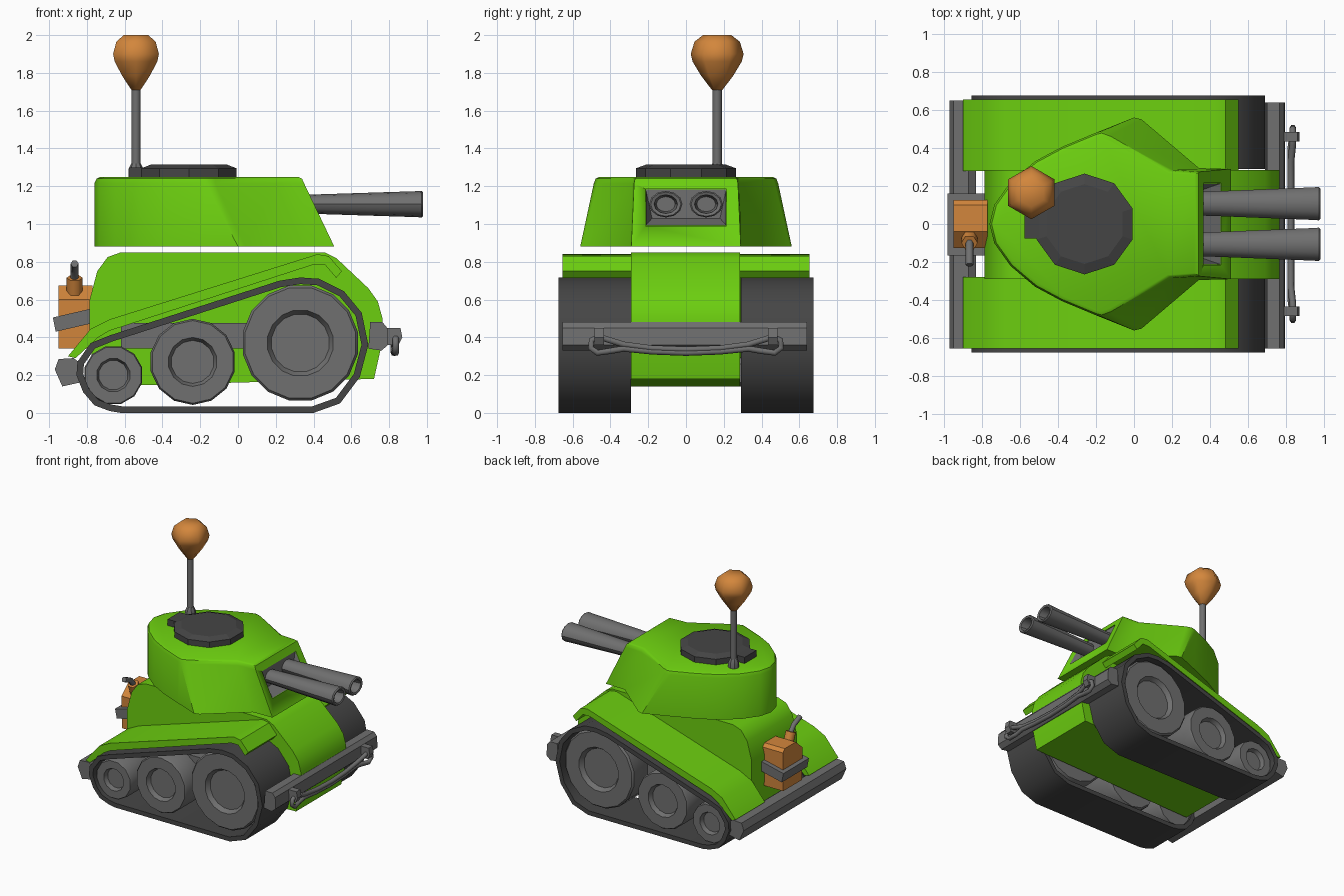
import bpy, bmesh
from math import sin, cos, pi, radians
from mathutils import Vector

if "Cube" in bpy.data.objects:
    bpy.data.objects.remove(bpy.data.objects["Cube"])


def material(name, rgb):
    m = bpy.data.materials.new(name)
    m.diffuse_color = (*rgb, 1)
    m.use_nodes = True
    m.node_tree.nodes["Principled BSDF"].inputs["Base Color"].default_value = m.diffuse_color
    return m


GREEN = material("green_paint", (0.15, 0.62, 0.005))
ORANGE = material("orange_paint", (0.65, 0.24, 0.045))
DARK = material("dark_rubber", (0.06, 0.06, 0.06))
GREY = material("grey_metal", (0.16, 0.16, 0.16))


def build(name, verts, faces, mat, angle=35):
    me = bpy.data.meshes.new(name)
    me.from_pydata([tuple(v) for v in verts], [], faces)
    bm = bmesh.new()
    bm.from_mesh(me)
    bmesh.ops.recalc_face_normals(bm, faces=bm.faces)
    bm.to_mesh(me)
    bm.free()
    me.shade_smooth()
    me.set_sharp_from_angle(angle=radians(angle))
    me.materials.append(mat)
    ob = bpy.data.objects.new(name, me)
    bpy.context.collection.objects.link(ob)
    return ob


def loft(name, rings, mat, closed=False, angle=35):
    """Skin equal rings of points; cap the ends, or join last to first."""
    n, k = len(rings[0]), len(rings)
    verts = [p for r in rings for p in r]
    faces = []
    for i in range(k if closed else k - 1):
        j = (i + 1) % k
        for a in range(n):
            b = (a + 1) % n
            faces.append((i * n + a, i * n + b, j * n + b, j * n + a))
    if not closed:
        faces += [tuple(range(n)), tuple(range((k - 1) * n, k * n))]
    return build(name, verts, faces, mat, angle)


def side_prism(name, pts, y0, y1, mat, angle=35):
    return loft(name, [[(x, y, z) for x, z in pts] for y in (y0, y1)], mat, angle=angle)


def box(name, lo, hi, mat):
    return side_prism(name, [(lo[0], lo[2]), (hi[0], lo[2]), (hi[0], hi[2]), (lo[0], hi[2])],
                      lo[1], hi[1], mat)


def lathe(name, centre, profile, n, mat, axis="z", start=0.0, squash=(1, 1), angle=35):
    """Turn (radius, offset) pairs about an axis through centre."""
    c, rings = Vector(centre), []
    for r, h in profile:
        ring = []
        for i in range(n):
            t = start + 2 * pi * i / n
            u, v = r * cos(t) * squash[0], r * sin(t) * squash[1]
            ring.append(c + Vector({"z": (u, v, h), "y": (u, h, v), "x": (h, u, v)}[axis]))
        rings.append(ring)
    return loft(name, rings, mat, angle=angle)


def tube(name, pts, radius, mat, cyclic=False):
    cu = bpy.data.curves.new(name, "CURVE")
    cu.dimensions = "3D"
    cu.bevel_depth, cu.bevel_resolution, cu.use_fill_caps = radius, 1, True
    sp = cu.splines.new("POLY")
    sp.points.add(len(pts) - 1)
    for p, q in zip(sp.points, pts):
        p.co = (*q, 1)
    sp.use_cyclic_u = cyclic
    cu.materials.append(mat)
    ob = bpy.data.objects.new(name, cu)
    bpy.context.collection.objects.link(ob)
    return ob


def inset(pts, d):
    """Offset a counter-clockwise loop inwards."""
    out = []
    for i, p in enumerate(pts):
        a, b, p = Vector(pts[i - 1]), Vector(pts[(i + 1) % len(pts)]), Vector(p)
        e, f = (p - a).normalized(), (b - p).normalized()
        n = (Vector((-e.y, e.x)) + Vector((-f.y, f.x))).normalized()
        out.append(tuple(p + n * d / max(0.5, n.dot(Vector((-e.y, e.x))))))
    return out


# Hull
side_prism("hull", [(-0.76, 0.14), (0.72, 0.18), (0.76, 0.36), (0.765, 0.5), (0.74, 0.59), (0.69, 0.66),
                    (0.52, 0.82), (0.46, 0.85), (-0.62, 0.85), (-0.69, 0.825), (-0.745, 0.75),
                    (-0.785, 0.6), (-0.785, 0.4)], -0.29, 0.285, GREEN)

# Tracks, wheels and fenders on both sides
track = [(-0.68, 0.01), (-0.62, 0.0), (0.4, 0.0), (0.54, 0.05), (0.645, 0.19), (0.69, 0.36), (0.655, 0.53),
         (0.56, 0.645), (0.43, 0.71), (0.33, 0.717), (0.22, 0.7), (-0.68, 0.41), (-0.78, 0.37),
         (-0.85, 0.27), (-0.855, 0.2), (-0.82, 0.11), (-0.76, 0.04)]
track_in = inset(track, 0.035)
fender = [(-0.9, 0.3), (-0.86, 0.29), (-0.74, 0.4), (-0.68, 0.435), (0.4, 0.785), (0.46, 0.785),
          (0.52, 0.715), (0.55, 0.75), (0.48, 0.83), (0.42, 0.84), (-0.68, 0.495), (-0.78, 0.445)]
wheels = [("large", 0.33, 0.37, 0.31, 16), ("middle", -0.24, 0.27, 0.228, 14), ("small", -0.66, 0.2, 0.158, 12)]
for s, side in ((-1, "right"), (1, "left")):
    loft(f"{side}_track", [[(x, s * y, z) for x, z in loop] for loop, y in
                           ((track, 0.29), (track, 0.675), (track_in, 0.675), (track_in, 0.29))],
         DARK, closed=True)
    side_prism(f"{side}_fender", fender, s * 0.28, s * 0.655, GREEN)
    box(f"{side}_axle_beam", (-0.62, min(s * 0.27, s * 0.45), 0.34), (0.1, max(s * 0.27, s * 0.45), 0.475), GREY)
    for label, x, z, r, n in wheels:
        lathe(f"{side}_{label}_wheel", (x, 0, z),
              [(r * 0.95, s * 0.31), (r, s * 0.34), (r, s * 0.625), (r * 0.96, s * 0.64), (r * 0.57, s * 0.64),
               (r * 0.5, s * 0.605), (0.01, s * 0.605)], n, GREY, "y", pi / n)

# Turret: wide base, upright rear, front corners leaning back
base = [(0.51, 0.29), (0.34, 0.295), (0.04, 0.55), (0.0, 0.56), (-0.2, 0.48), (-0.38, 0.405),
        (-0.52, 0.33), (-0.65, 0.22), (-0.735, 0.1)]
top = [(0.35, 0.275), (0.2, 0.285), (-0.12, 0.47), (-0.17, 0.488)] + base[4:]


def turret_ring(half, z, k=1.0):
    full = half + [(-0.76, 0)] + [(x, -y) for x, y in reversed(half)]
    return [(-0.2 + (x + 0.2) * k, y * k, z) for x, y in full]


turret = loft("turret", [turret_ring(base, 0.88), turret_ring(top, 1.215),
                         turret_ring(top, 1.24, 0.98), turret_ring(top, 1.25, 0.94)], GREEN, angle=40)

# Gun opening with grey lining
cutter = box("gun_opening_cutter", (0.355, -0.215, 0.99), (0.7, 0.215, 1.185), GREEN)
cutter.hide_render = True
cutter.hide_set(True)
cut = turret.modifiers.new("gun_opening", "BOOLEAN")
cut.object, cut.operation, cut.solver = cutter, "DIFFERENCE", "EXACT"
a, b = 0.213, 0.18
build("gun_opening_lining",
      [(0.36, -a, 1.183), (0.36, a, 1.183), (0.36, b, 1.03), (0.36, -b, 1.03), (0.455, a, 0.993), (0.455, -a, 0.993)],
      [(0, 1, 2, 3), (3, 2, 4, 5), (0, 3, 5), (1, 4, 2)], GREY, 10)

# Twin barrels, oval and hollow at the muzzle
for s, side in ((-1, "right"), (1, "left")):
    lathe(f"{side}_barrel", (0, s * 0.107, 1.105),
          [(0.062, 0.33), (0.066, 0.45), (0.086, 0.95), (0.088, 0.972), (0.08, 0.98), (0.062, 0.975), (0.05, 0.88)],
          12, GREY, "x", squash=(1, 0.8))

# Roof hatch with hinge
lathe("hatch", (-0.26, 0, 0), [(0.265, 1.24), (0.265, 1.295), (0.21, 1.315)], 10, DARK, start=pi / 2, angle=10)
box("hatch_hinge", (-0.575, -0.075, 1.24), (-0.45, 0.075, 1.3), DARK)

# Antenna with bulb
lathe("antenna_base", (-0.54, 0.165, 0), [(0.04, 1.24), (0.04, 1.29), (0.026, 1.32)], 8, GREY)
lathe("antenna_rod", (-0.54, 0.165, 0), [(0.025, 1.3), (0.025, 1.73)], 8, GREY, angle=50)
lathe("antenna_bulb", (-0.54, 0.165, 0),
      [(0.028, 1.71), (0.085, 1.785), (0.13, 1.86), (0.14, 1.9), (0.12, 1.965), (0.075, 2.0)],
      6, ORANGE, start=pi / 2, angle=65)

# Bumpers
side_prism("front_bumper", [(0.69, 0.34), (0.76, 0.33), (0.795, 0.36), (0.79, 0.45), (0.765, 0.48), (0.7, 0.48)],
           -0.655, 0.64, GREY)
side_prism("rear_bumper", [(-0.93, 0.14), (-0.84, 0.16), (-0.83, 0.26), (-0.87, 0.29), (-0.95, 0.285), (-0.97, 0.23)],
           -0.655, 0.65, GREY)

# Tow cable hung on two lugs
for s, side in ((-1, "right"), (1, "left")):
    side_prism(f"{side}_tow_lug", [(0.77, 0.36), (0.85, 0.36), (0.87, 0.4), (0.86, 0.45), (0.77, 0.45)],
               s * 0.435, s * 0.485, GREY)
upper = [(0.42, 0.39), (0.33, 0.362), (0.18, 0.342), (0, 0.335)]
lower = [(0.18, 0.325), (0.33, 0.34), (0.4, 0.328), (0.47, 0.318), (0.505, 0.345), (0.5, 0.385), (0.46, 0.405)]
lower = [(0, 0.318)] + lower
right = [(-y, z) for y, z in reversed(lower[1:])]
path = upper + [(-y, z) for y, z in reversed(upper[:-1])] + right + lower
tube("tow_cable", [(0.825 + (0.01 if abs(y) > 0.4 else 0), y, z) for y, z in path], 0.018, GREY, True)

# Fuel can, strap and spout at the rear
can = [(-0.12, 0.34), (0.12, 0.34), (0.125, 0.65), (0.1, 0.675), (-0.04, 0.675), (-0.125, 0.6)]
loft("fuel_can", [[(x, y, z) for y, z in can] for x in (-0.95, -0.77)], ORANGE, angle=20)
side_prism("fuel_can_strap", [(-0.965, 0.43), (-0.77, 0.475), (-0.785, 0.55), (-0.98, 0.505)], -0.165, 0.16, GREY)
tube("fuel_can_neck", [(-0.865, -0.06, 0.62), (-0.865, -0.1, 0.715)], 0.043, ORANGE)
tube("fuel_can_spout", [(-0.865, -0.09, 0.7), (-0.865, -0.135, 0.755), (-0.865, -0.215, 0.79)], 0.021, GREY)
